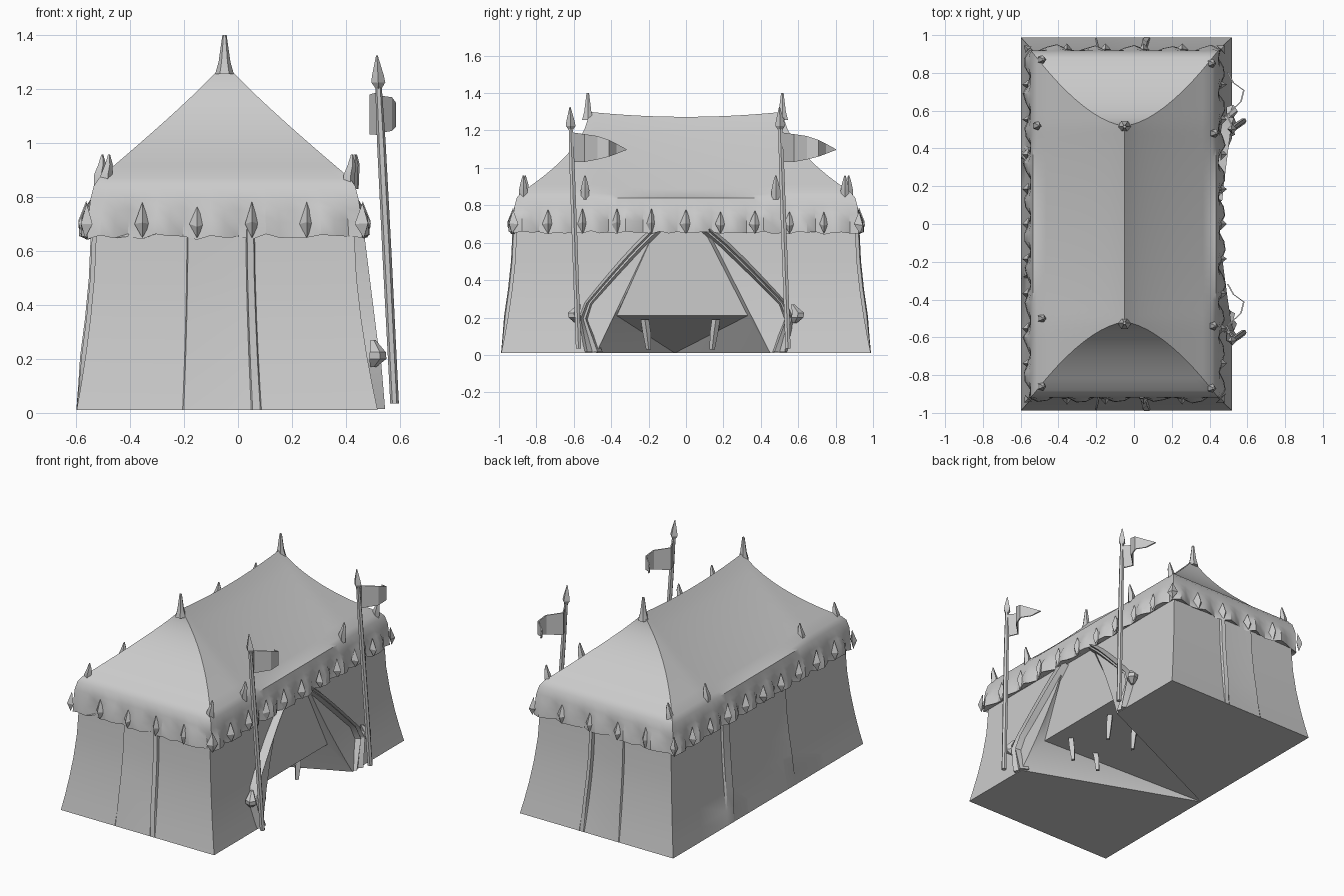
import bpy, bmesh, math, random
from mathutils import Vector

if "Cube" in bpy.data.objects:
    bpy.data.objects.remove(bpy.data.objects["Cube"])

random.seed(4)
CX = -0.05
canvas = bpy.data.materials.new("grey_canvas")
canvas.diffuse_color = (0.6, 0.6, 0.6, 1)
canvas.use_nodes = True
canvas.node_tree.nodes["Principled BSDF"].inputs["Base Color"].default_value = canvas.diffuse_color


def finish(bm, name, angle=35):
    bmesh.ops.remove_doubles(bm, verts=bm.verts, dist=0.0005)
    bmesh.ops.recalc_face_normals(bm, faces=bm.faces)
    me = bpy.data.meshes.new(name)
    bm.to_mesh(me)
    bm.free()
    me.materials.append(canvas)
    me.shade_smooth()
    me.set_sharp_from_angle(angle=math.radians(angle))
    ob = bpy.data.objects.new(name, me)
    bpy.context.collection.objects.link(ob)
    return ob


def grid(bm, rows, closed=False):
    vs = [[bm.verts.new(p) for p in r] for r in rows]
    n = len(rows[0])
    for a, b in zip(vs, vs[1:]):
        for i in range(n if closed else n - 1):
            j = (i + 1) % n
            bm.faces.new((a[i], a[j], b[j], b[i]))
    return vs


def poly(bm, *pts):
    bm.faces.new([bm.verts.new(p) for p in pts])


def tube(name, stations, sides=6, angle=35):
    """Round bar through (point, radius) stations stacked in height."""
    bm = bmesh.new()
    rows = [[(p[0] + r * math.cos(math.tau * i / sides),
              p[1] + r * math.sin(math.tau * i / sides), p[2])
             for i in range(sides)] for p, r in stations]
    vs = grid(bm, rows, True)
    bm.faces.new(vs[0])
    bm.faces.new(vs[-1])
    return finish(bm, name, angle)


# ---- flared walls -------------------------------------------------------
LEVELS = [0.01, 0.1, 0.21, 0.35, 0.5, 0.68]


def flare(z):
    return (max(0, 1 - z / 0.68)) ** 1.7


def left_x(z): return -0.525 - 0.075 * flare(z)
def right_x(z): return 0.43 + 0.09 * flare(z)
def end_y(z): return 0.905 + 0.085 * flare(z)


def open_y(s, z):
    """Edge of the doorway on side s."""
    t = (z - 0.01) / 0.67
    return (0.45 * (1 - t) + 0.11 * t) if s > 0 else -(0.48 * (1 - t) + 0.16 * t)


bm = bmesh.new()
# end walls with overlapping pleats
pleats = [(0, 0), (.2, 0), (.352, 0), (.356, .014), (.48, .004), (.58, .0),
          (.585, .022), (.61, .016), (.614, 0), (.8, 0), (1, 0)]
for s in (-1, 1):
    grid(bm, [[(left_x(z) + (right_x(z) - left_x(z)) * u,
                s * (end_y(z) + d * min(1, z * 5)), z) for u, d in pleats] for z in LEVELS])
# left wall with a few pleats
lp = [(-1, 0), (-.6, 0), (-.3, 0), (-.29, .015), (-.2, .004), (0, 0), (.2, 0),
      (.35, 0), (.36, .02), (.42, .01), (.43, 0), (.7, 0), (1, 0)]
grid(bm, [[(left_x(z) - d * min(1, z * 5), u * end_y(z), z) for u, d in lp] for z in LEVELS])
# right wall either side of the doorway
for s in (-1, 1):
    rows = []
    for z in LEVELS:
        a, b = s * end_y(z), open_y(s, z)
        rows.append([(right_x(z), a + (b - a) * k / 5, z) for k in range(6)])
    grid(bm, rows)
# recessed door panel and its returns
back = (left_x(0.01), -0.06, 0.01)
low = {s: (0.42, 0.33 if s > 0 else -0.37, 0.21) for s in (-1, 1)}
top = {s: (0.42, 0.09 if s > 0 else -0.19, 0.68) for s in (-1, 1)}
poly(bm, low[-1], low[1], top[1], top[-1])
poly(bm, low[1], low[-1], back)
for s in (-1, 1):
    edge = [(right_x(z), open_y(s, z), z) for z in LEVELS]
    poly(bm, *edge[2:], top[s], low[s])
    poly(bm, *edge[:3], low[s])
    poly(bm, edge[0], low[s], back)
    # floor half
    poly(bm, edge[0], back, (left_x(.01), s * end_y(.01), .01),
         (right_x(.01), s * end_y(.01), .01))
finish(bm, "tent_walls", 30)

# ---- roof with ruffled valance -----------------------------------------
NS, NL = 20, 40
loop = [(-1 + 2 * i / NS, -1) for i in range(NS)] + [(1, -1 + 2 * i / NL) for i in range(NL)]
loop += [(-x, -y) for x, y in loop]
N = len(loop)


def ring(hx, hy, z, off=None, dz=None):
    out = []
    for i, (px, py) in enumerate(loop):
        o = off[i] if off else 0
        x = CX + px * hx + (o * px if abs(px) == 1 else 0)
        y = py * hy + (o * py if abs(py) == 1 else 0)
        out.append((x, y, z + (dz[i] if dz else 0)))
    return out


rows = []
for k in range(11):
    h = 1 - k / 10
    r = ring(0.465 * (1 - h) ** 1.1, 0.52 + 0.36 * (1 - h) ** 1.8, 0.87 + 0.43 * h)
    rows.append([(x, y, z - 0.027 * max(0, 1 - (y / 0.52) ** 2)) for x, y, z in r])
saw = [(0.0, 0.022, 0.012, -0.012)[i % 4] + random.uniform(-.006, .006) for i in range(N)]
hem = [(-.01, .012, 0.0, .004)[i % 4] + random.uniform(-.008, .008) for i in range(N)]
rows += [ring(0.485, 0.905, 0.84), ring(0.497, 0.918, 0.79),
         ring(0.503, 0.92, 0.755, [o * .3 for o in saw], [h * .8 for h in hem]),
         ring(0.508, 0.922, 0.71, saw, hem),
         ring(0.512, 0.924, 0.652, saw, [h * .6 for h in hem]),
         ring(0.48, 0.9, 0.668)]
bm = bmesh.new()
vs = grid(bm, rows, True)
bm.faces.new(vs[-1])
bmesh.ops.dissolve_degenerate(bm, dist=0.0005, edges=bm.edges)
finish(bm, "roof_and_valance", 32)

# pointed gathers hanging from the valance
bm = bmesh.new()
for i in range(0, N, 4):
    px, py = loop[i]
    w = 0.028 + random.uniform(-.006, .008)
    j = random.uniform(-.012, .012)
    c = Vector((CX + px * 0.508, py * 0.922, 0))
    n = Vector((px if abs(px) == 1 else 0, py if abs(py) == 1 else 0, 0)).normalized()
    t = Vector((-n.y, n.x, 0))
    tip, out = c + n * .004 + Vector((0, 0, .775 + j)), c + n * .034 + Vector((0, 0, .70 + j))
    l, r = c - t * w + Vector((0, 0, .70)), c + t * w + Vector((0, 0, .70))
    b = c + n * .012 + Vector((0, 0, .648))
    for f in ((tip, l, out), (tip, out, r), (l, b, out), (r, out, b), (tip, r, l), (l, r, b)):
        poly(bm, *f)
finish(bm, "valance_gathers", 20)

# ---- finials ------------------------------------------------------------
for y in (-0.525, 0.515):
    tube("ridge_finial", [((CX, y, 1.255), .035), ((CX, y, 1.30), .022),
                          ((CX, y, 1.35), .015), ((CX, y, 1.40), .008)], 6)
for x, y in ((-.49, .87), (-.49, -.86), (.41, .85), (.41, -.87),
             (-.515, .52), (-.49, -.5), (.42, -.54), (.425, .48)):
    tube("eave_spike", [((x, y, .83), .022), ((x, y, .88), .024),
                        ((x + .01, y, .92), .016), ((x + .012, y, .958), .004)], 5)

# ---- drawn-back door curtains ------------------------------------------
for s, y0 in ((-1, -0.16), (1, 0.11)):
    bm = bmesh.new()
    rows = []
    for k in range(9):
        t = k / 8
        if t <= 0.7:                      # sweep from the door head to the tie
            u = t / 0.7
            yc = y0 + (s * 0.56 - y0) * u ** 0.92
            z, w, x = 0.67 - 0.44 * u, 0.028 - 0.008 * u, 0.445 + 0.055 * u
        else:                             # loose cloth below the tie
            u = (t - 0.7) / 0.3
            yc, z, w, x = s * (0.56 - 0.06 * u), 0.23 - 0.215 * u, 0.02 + 0.035 * u, 0.505 + 0.018 * u
        rows.append([(x - .04, yc - s * w, z - .02 * (1 - t)), (x + .012, yc - s * w * .5, z),
                     (x, yc, z), (x + .022, yc + s * w * .5, z), (x - .04, yc + s * w, z + .02 * (1 - t))])
    vs = grid(bm, rows, True)
    bm.faces.new(vs[0])
    bm.faces.new(vs[-1])
    finish(bm, "door_curtain", 30)
    # knotted tie
    tube("curtain_tie", [((.50, s * .58, .17), .012), ((.515, s * .595, .20), .035),
                         ((.515, s * .60, .225), .033), ((.50, s * .57, .27), .01)], 5, 20)

# ---- table legs under the door panel -----------------------------------
for x in (0.33, 0.13):
    for y in (-0.2, 0.14):
        lean = 0.02 if y > 0 else -0.02
        tube("table_leg", [((x, y, .03), .014), ((x, y + lean * .5, .12), .022),
                           ((x, y + lean, .19 if x > .2 else .16), .022)], 4)

# ---- banner poles -------------------------------------------------------
for y in (-0.575, 0.545):
    def at(z, y=y):
        t = (z - 0.04) / 1.28
        return Vector((0.58 - 0.065 * t, y - 0.045 * t, z))
    tube("banner_pole", [(at(.035), .016), (at(.6), .017), (at(1.0), .016), (at(1.22), .012)], 6)
    tube("spear_head", [(at(1.20), .010), (at(1.225), .026), (at(1.25), .022), (at(1.325), .003)], 4, 20)
    # rippling pennant tapering to a point
    bm = bmesh.new()
    p = at(1.1)
    ripple = [(0, 0, .095, .07), (.07, -.035, .085, .068), (.14, .04, .075, .055),
              (.20, .055, .055, .04), (.24, .0, .035, .025), (.295, -.03, .004, .004)]
    rows = []
    for side in (0.004, -0.004):
        rows.append([(p.x + dx + side, p.y + dy, 1.095 + up) for dy, dx, up, dn in ripple])
        rows.append([(p.x + dx + side, p.y + dy, 1.10 - dn) for dy, dx, up, dn in ripple])
    rows = [rows[0], rows[1], rows[3], rows[2], rows[0]]
    vs = grid(bm, rows)
    finish(bm, "pennant", 25)
